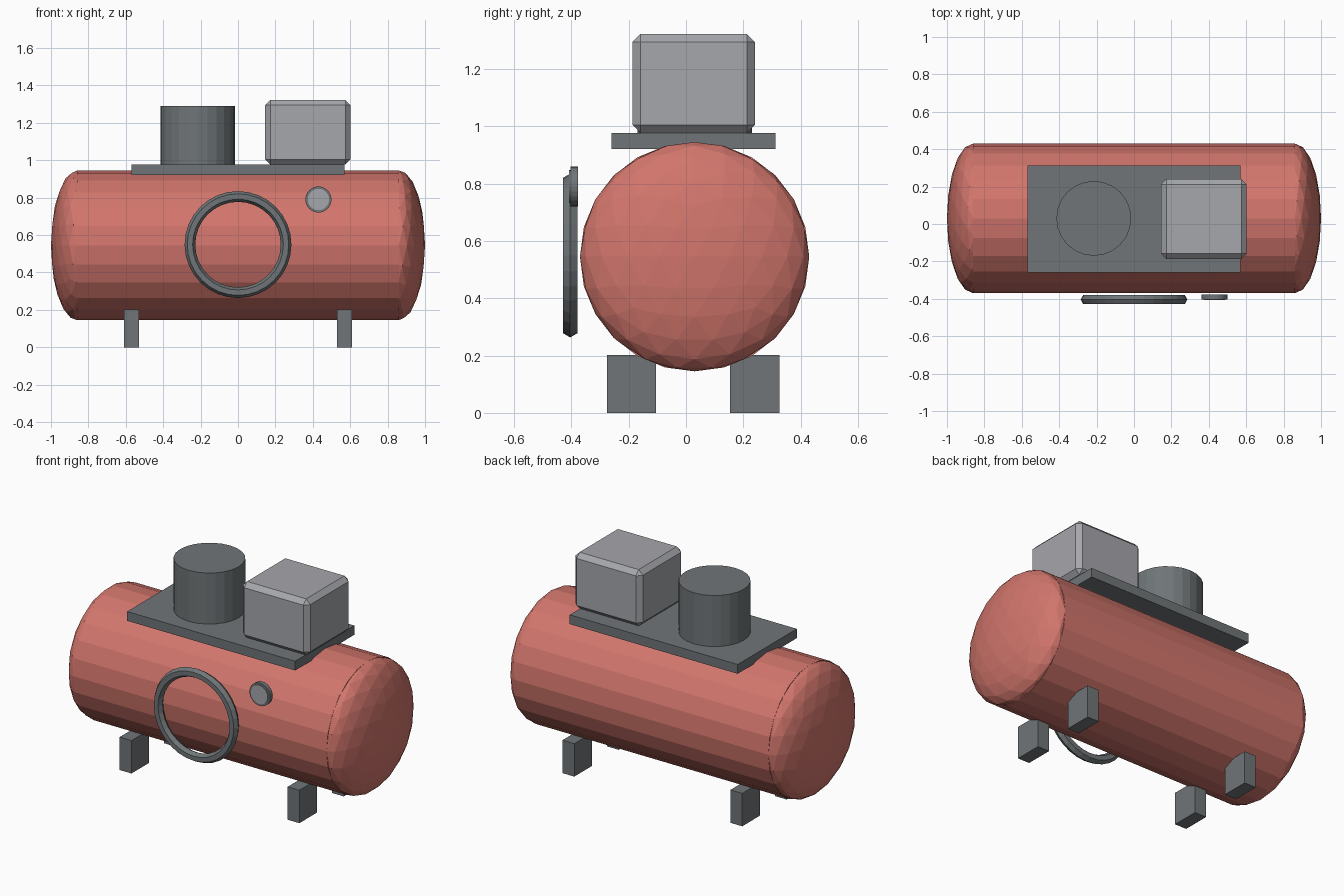
import bpy, math
from mathutils import Matrix

if "Cube" in bpy.data.objects:
    bpy.data.objects.remove(bpy.data.objects["Cube"])


def material(name, rgb):
    m = bpy.data.materials.new(name)
    m.diffuse_color = (*rgb, 1)
    m.use_nodes = True
    m.node_tree.nodes["Principled BSDF"].inputs["Base Color"].default_value = m.diffuse_color
    return m


RED = material("coral red", (0.64, 0.18, 0.15))
DARK = material("dark grey", (0.16, 0.178, 0.185))
LIGHT = material("light grey", (0.38, 0.385, 0.41))

TANK_Y, TANK_Z, TANK_R = 0.03, 0.545, 0.40


def finish(name, mat):
    ob = bpy.context.object
    ob.name = name
    ob.data.materials.append(mat)
    return ob


def box(name, mat, lo, hi):
    bpy.ops.mesh.primitive_cube_add(size=1)
    ob = finish(name, mat)
    size = [b - a for a, b in zip(lo, hi)]
    mid = [(a + b) / 2 for a, b in zip(lo, hi)]
    ob.data.transform(Matrix.Translation(mid) @ Matrix.Diagonal((*size, 1)))
    return ob


def cylinder(name, mat, loc, r, depth, rot=(0, 0, 0), sides=24):
    bpy.ops.mesh.primitive_cylinder_add(vertices=sides, radius=r, depth=depth,
                                        location=loc, rotation=rot)
    return finish(name, mat)


# Tank body with faceted domed ends
cylinder("tank_body", RED, (0, TANK_Y, TANK_Z), TANK_R, 1.72, (0, math.pi / 2, 0))
for side, s in (("left", -1), ("right", 1)):
    bpy.ops.mesh.primitive_ico_sphere_add(subdivisions=3, radius=TANK_R,
                                          location=(s * 0.86, TANK_Y, TANK_Z))
    dome = finish(f"{side}_dome", RED)
    dome.scale.x = 0.35

# Four feet
for side, x in (("left", -0.57), ("right", 0.57)):
    for end, y in (("front", -0.19), ("back", 0.24)):
        box(f"{end}_{side}_foot", DARK, (x - 0.04, y - 0.086, 0), (x + 0.04, y + 0.086, 0.202))

# Mounting plate, motor and housing
box("mounting_plate", DARK, (-0.57, -0.26, 0.92), (0.57, 0.313, 0.977))
cylinder("motor", DARK, (-0.215, TANK_Y, 1.132), 0.2, 0.316)
housing = box("pump_housing", LIGHT, (0.145, -0.187, 0.977), (0.602, 0.24, 1.322))
bev = housing.modifiers.new("chamfer", "BEVEL")
bev.width = 0.028
bev.segments = 1

# Front ring
bpy.ops.mesh.primitive_torus_add(major_radius=0.257, minor_radius=0.0286,
                                 major_segments=32, minor_segments=6,
                                 location=(0, -0.404, 0.549),
                                 rotation=(math.pi / 2, 0, 0))
finish("front_ring", DARK)

# Pressure gauge
facing = (math.pi / 2, 0, 0)
cylinder("gauge_rim", DARK, (0.43, -0.39, 0.79), 0.07, 0.026, facing)
cylinder("gauge_face", LIGHT, (0.43, -0.403, 0.79), 0.057, 0.009, facing)
